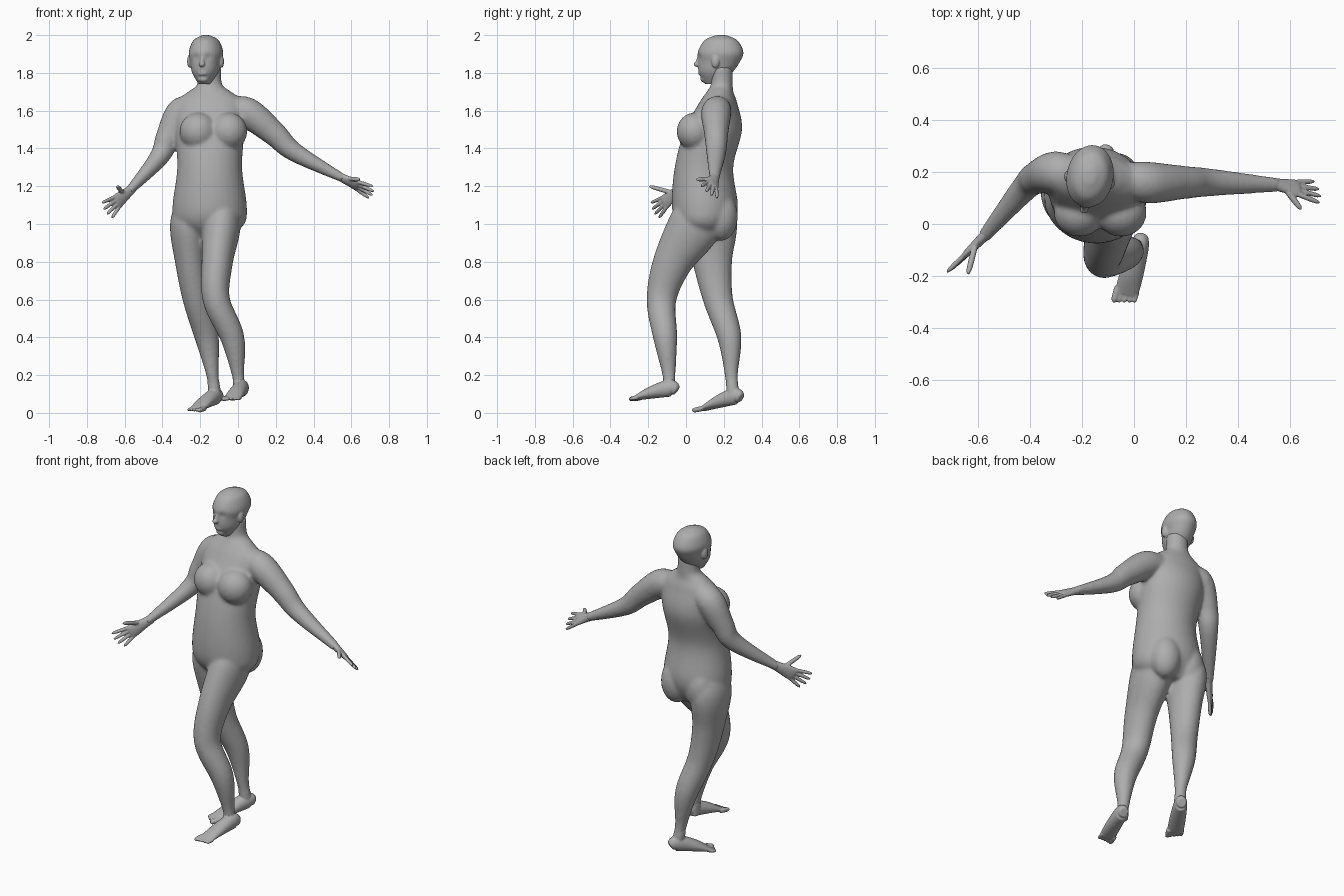
import bpy, bmesh, math
from mathutils import Vector, Matrix

if "Cube" in bpy.data.objects:
    bpy.data.objects.remove(bpy.data.objects["Cube"])

skin = bpy.data.materials.new("grey_skin")
skin.use_nodes = True
GREY = (.42, .42, .42, 1)
skin.diffuse_color = GREY
skin.node_tree.nodes["Principled BSDF"].inputs["Base Color"].default_value = GREY
UP = Vector((0, 0, 1))
RIGHTWARD = Vector((1, 0, 0))


def smooth_rows(rows, steps):
    """Catmull-Rom interpolation of section rows."""
    out = []
    for i in range(len(rows) - 1):
        before, start = rows[max(i - 1, 0)], rows[i]
        end, after = rows[i + 1], rows[min(i + 2, len(rows) - 1)]
        for k in range(steps):
            t = k / steps
            out.append([b + t / 2 * (c - a + t * (2 * a - 5 * b + 4 * c - d
                                                  + t * (3 * (b - c) + d - a)))
                        for a, b, c, d in zip(before, start, end, after)])
    return out + [list(rows[-1])]


def loft(bm, rows, side, axis=None, sides=32, steps=6):
    """Closed tube through rows of (x, y, z, half width, half depth)."""
    rows = smooth_rows(rows, steps)
    points = [Vector(row[:3]) for row in rows]
    rings = []
    for i, (centre, row) in enumerate(zip(points, rows)):
        along = axis or (points[min(i + 1, len(points) - 1)] - points[max(i - 1, 0)]).normalized()
        across = (side - along * along.dot(side)).normalized()
        deep = along.cross(across)
        ring = []
        for k in range(sides):
            angle = math.tau * k / sides
            offset = across * row[3] * math.cos(angle) + deep * row[4] * math.sin(angle)
            ring.append(bm.verts.new(centre + offset))
        rings.append(ring)
    for lower, upper in zip(rings, rings[1:]):
        for k in range(sides):
            following = (k + 1) % sides
            bm.faces.new((lower[k], lower[following], upper[following], upper[k]))
    bm.faces.new(rings[0][::-1])
    bm.faces.new(rings[-1])


def column(bm, x, profile, side):
    """Upright part from level sections of (height, y, half width, half depth)."""
    loft(bm, [(x, y, z, wide, deep) for z, y, wide, deep in profile], side, UP)


def limb(bm, joints, widths, depths, side):
    loft(bm, [(*j, w, d) for j, w, d in zip(joints, widths, depths)], side)


def blob(bm, centre, size):
    matrix = Matrix.Translation(centre) @ Matrix.Diagonal((*size, 1))
    bmesh.ops.create_uvsphere(bm, u_segments=20, v_segments=12, radius=1, matrix=matrix)


def digit(bm, base, tip, radius):
    """Finger or toe: a tube with a rounded end."""
    rows = []
    for part, taper in ((0, 1), (.5, 1), (.85, .85), (1, .3)):
        rows.append((*base.lerp(tip, part), radius * taper, radius * taper))
    loft(bm, rows, (tip - base).orthogonal(), sides=12, steps=2)


def finish(bm, name, voxel, rounds):
    """Fuse the overlapping parts into one smooth surface."""
    bmesh.ops.recalc_face_normals(bm, faces=bm.faces)
    mesh = bpy.data.meshes.new(name)
    bm.to_mesh(mesh)
    bm.free()
    mesh.materials.append(skin)
    part = bpy.data.objects.new(name, mesh)
    bpy.context.collection.objects.link(part)
    fuse = part.modifiers.new("fuse", 'REMESH')
    fuse.mode, fuse.voxel_size, fuse.use_smooth_shade = 'VOXEL', voxel, True
    soften = part.modifiers.new("soften", 'SMOOTH')
    soften.factor, soften.iterations = .5, rounds


# Torso and neck, turned slightly to the right
body = bmesh.new()
torso_profile = [(.93, .11, .1, .09), (1, .1, .185, .15), (1.1, .1, .197, .175),
                 (1.3, .095, .172, .155), (1.5, .145, .185, .152), (1.64, .17, .18, .1),
                 (1.7, .18, .115, .07), (1.74, .19, .066, .058), (1.83, .19, .062, .056)]
column(body, -.15, torso_profile, Vector((1, -.1, 0)))
for sign in (-1, 1):
    blob(body, (sign * .08 - .13, .045, 1.49), (.1, .095, .1))           # breasts
    blob(body, (sign * .08 - .15, .185, 1.04), (.09, .09, .13))          # buttocks


# Legs and feet share one muscle profile
def leg(foot_name, joints, heel, ball, sign):
    limb(body, joints, (.07, .1, .083, .072, .064, .033, .034),
         (.09, .14, .105, .079, .064, .035, .036), RIGHTWARD)
    heel, ball = Vector(heel), Vector(ball)
    ahead = (ball - heel).normalized()
    inner = ahead.cross(UP).normalized() * sign
    foot = bmesh.new()
    rows = []
    for part, wide, high in ((0, .025, .025), (.15, .037, .045), (.6, .045, .033), (1, .047, .012)):
        rows.append((*(heel.lerp(ball, part) + UP * high), wide, high))
    loft(foot, rows, inner)
    digit(foot, Vector(joints[-1]) - UP * .02, Vector(joints[-2]), .033)  # ankle core
    for i in range(5):
        spread = 1 - i / 2
        base = ball + inner * .038 * spread - ahead * .02 + UP * .012
        digit(foot, base, base + ahead * (.055 + .01 * spread), .0095 if i else .014)
    finish(foot, foot_name, .0045, 3)


leg("left_foot", [(-.08, .1, 1.14), (-.085, .05, 1), (-.11, -.07, .8), (-.115, -.13, .6),
                  (-.03, -.11, .4), (0, -.09, .2), (.01, -.09, .12)],
    (.03, -.05, .09), (-.03, -.27, .065), 1)
leg("right_foot", [(-.24, .11, 1.14), (-.26, .13, 1), (-.25, .14, .8), (-.22, .17, .6),
                   (-.165, .23, .4), (-.135, .24, .2), (-.12, .25, .1)],
    (-.1, .29, .05), (-.22, .09, .008), -1)


# Arms, each with a palm, four fanned fingers and a thumb
def arm(hand_name, joints, knuckle, across, thumb):
    limb(body, joints, (.06, .08, .064, .053, .027), (.06, .08, .066, .051, .023), Vector((0, 1, 0)))
    wrist, knuckle, across = Vector(joints[-1]), Vector(knuckle), Vector(across).normalized()
    ahead = (knuckle - wrist).normalized()
    hand = bmesh.new()
    rows = []
    for part, wide, thick in ((-.3, .026, .021), (0, .028, .02), (.8, .041, .015), (1, .037, .009)):
        rows.append((*wrist.lerp(knuckle, part), wide, thick))
    loft(hand, rows, across)
    for i in range(4):
        place = i - 1.5
        base = knuckle + across * place * .02 - ahead * .015
        tip = knuckle + across * place * .035 + ahead * (.09 - .007 * place * place)
        digit(hand, base, tip, .01)
    digit(hand, wrist.lerp(knuckle, .3) - across * .02, Vector(thumb), .012)
    finish(hand, hand_name, .004, 4)


arm("left_hand", [(-.05, .18, 1.61), (.05, .16, 1.59), (.19, .16, 1.48), (.3, .16, 1.38),
                  (.56, .15, 1.24)], (.64, .135, 1.2), (-.2, .8, -.6), (.645, .055, 1.235))
arm("right_hand", [(-.22, .19, 1.61), (-.3, .2, 1.59), (-.37, .18, 1.46), (-.42, .14, 1.35),
                   (-.58, -.05, 1.17)], (-.65, -.12, 1.11), (.5, .4, -.75), (-.64, -.195, 1.2))
finish(body, "body", .009, 12)

# Head, built facing forward and then turned
head = bmesh.new()
skull_profile = [(1.74, -.045, .03, .035), (1.8, -.025, .068, .088), (1.86, -.005, .082, .112),
                 (1.91, .003, .09, .122), (1.97, .005, .068, .09), (1.995, .005, .03, .04),
                 (2, .005, .01, .015)]
column(head, 0, skull_profile, RIGHTWARD)
for vert in head.verts:                                                  # eye sockets
    if vert.co.y < 0:
        away = math.hypot(abs(vert.co.x) - .034, vert.co.z - 1.885) / .02
        vert.co.y += .009 * math.exp(-away * away)
digit(head, Vector((0, -.124, 1.84)), Vector((0, -.105, 1.9)), .012)     # nose bridge
blob(head, (0, -.126, 1.845), (.017, .016, .013))                        # nose tip
blob(head, (0, -.08, 1.768), (.03, .025, .02))                           # chin
for height in (1.793, 1.803):                                            # lips
    blob(head, (0, -.103, height), (.026, .014, .006))
for sign in (-1, 1):
    blob(head, (sign * .034, -.083, 1.885), (.015, .017, .012))          # eyes
    blob(head, (sign * .085, -.01, 1.86), (.014, .022, .034))            # ears
head.transform(Matrix.Translation((-.17, .18, 0)) @ Matrix.Rotation(math.radians(-10), 4, 'Z'))
finish(head, "head", .005, 3)
